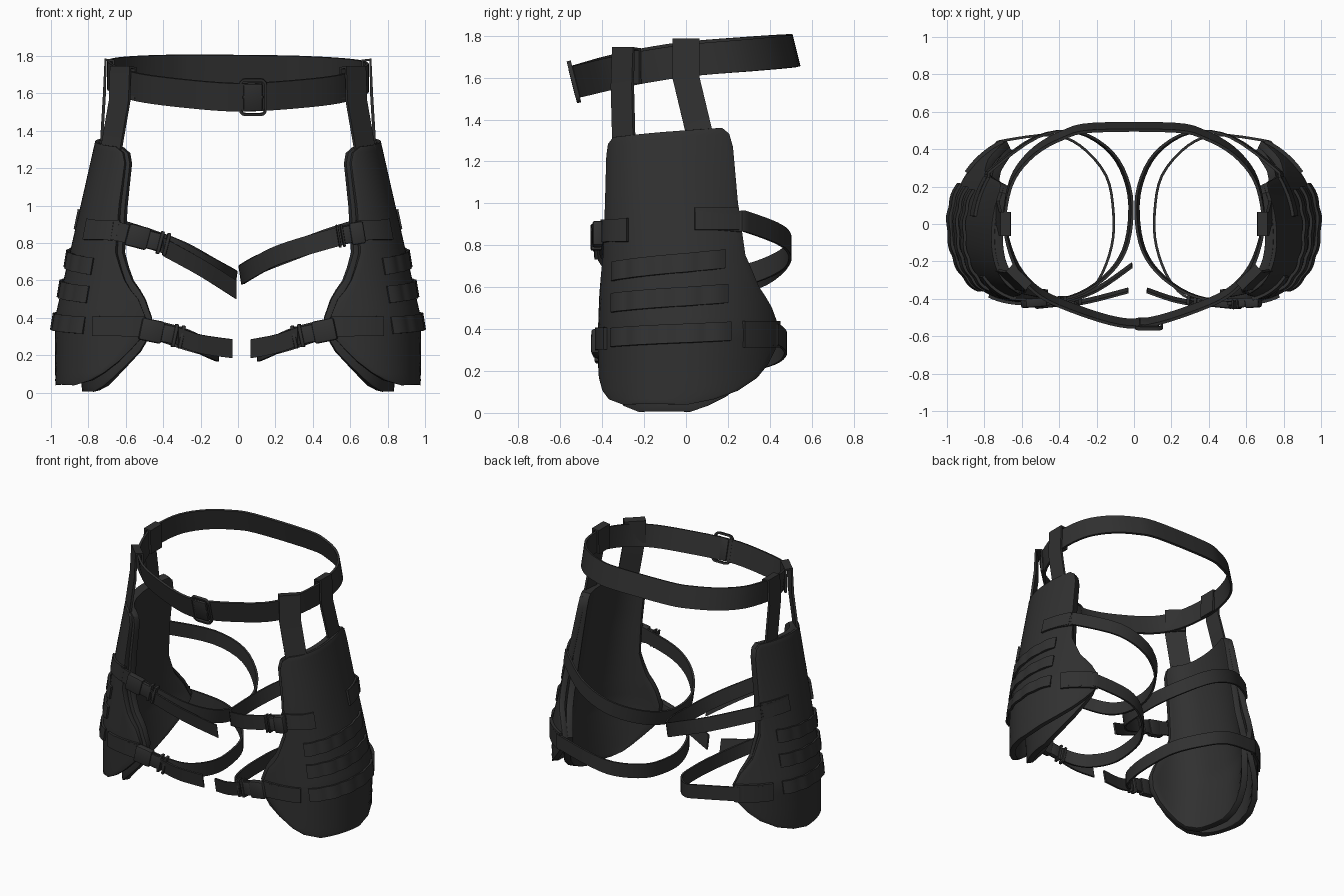
import bpy, bmesh, math
from mathutils import Vector, Matrix

if "Cube" in bpy.data.objects:
    bpy.data.objects.remove(bpy.data.objects["Cube"])

black = bpy.data.materials.new("charcoal_nylon")
black.diffuse_color = (0.03, 0.03, 0.03, 1)
black.use_nodes = True
black.node_tree.nodes["Principled BSDF"].inputs["Base Color"].default_value = black.diffuse_color
UP = Vector((0, 0, 1))


def finish(name, bm, thick=0, bevel=0, angle=40):
    bmesh.ops.recalc_face_normals(bm, faces=bm.faces)
    me = bpy.data.meshes.new(name)
    bm.to_mesh(me)
    bm.free()
    ob = bpy.data.objects.new(name, me)
    bpy.context.collection.objects.link(ob)
    me.materials.append(black)
    bpy.ops.object.select_all(action='DESELECT')
    ob.select_set(True)
    bpy.context.view_layer.objects.active = ob
    if thick:
        m = ob.modifiers.new("thickness", 'SOLIDIFY')
        m.thickness, m.offset = thick, 0
        bpy.ops.object.modifier_apply(modifier=m.name)
    if bevel:
        m = ob.modifiers.new("soft_edge", 'BEVEL')
        m.width, m.segments, m.limit_method = bevel, 2, 'ANGLE'
        m.angle_limit = math.radians(50)
        bpy.ops.object.modifier_apply(modifier=m.name)
    bpy.ops.object.shade_smooth_by_angle(angle=math.radians(angle))
    return ob


def grid(name, rows, thick, closed=False, bevel=0):
    """Sheet through rows of points, then thickened."""
    bm = bmesh.new()
    vs = [[bm.verts.new(p) for p in r] for r in rows]
    n = len(rows[0])
    for a, b in zip(vs, vs[1:]):
        for i in range(n if closed else n - 1):
            j = (i + 1) % n
            bm.faces.new((a[i], a[j], b[j], b[i]))
    return finish(name, bm, thick, bevel)


def smooth(pts, closed=False, n=4):
    """Catmull-Rom subdivision of a path."""
    pts = [Vector(p) for p in pts]
    out, m = [], len(pts)
    at = lambda i: pts[i % m] if closed else pts[max(0, min(m - 1, i))]
    for i in range(m if closed else m - 1):
        a, b, c, d = (at(i + k) for k in (-1, 0, 1, 2))
        for k in range(n):
            t = k / n
            out.append(0.5 * (2 * b + (c - a) * t + (2 * a - 5 * b + 4 * c - d) * t * t
                              + (3 * b - a - 3 * c + d) * t ** 3))
    return out if closed else out + [pts[-1]]


def ribbon(name, pts, across, thick=0.014, closed=False):
    h = Vector(across) / 2
    return grid(name, [[Vector(p) - h for p in pts], [Vector(p) + h for p in pts]], thick, closed)


def box(name, loc, size, rot=Matrix.Identity(3), bevel=0.008):
    bm = bmesh.new()
    bmesh.ops.create_cube(bm, size=1)
    for v in bm.verts:
        v.co = Vector(loc) + rot @ Vector([c * d for c, d in zip(v.co, size)])
    return finish(name, bm, bevel=bevel)


def lerp_table(tab, z):
    if z <= tab[0][0]:
        return tab[0][1:]
    for a, b in zip(tab, tab[1:]):
        if z <= b[0]:
            f = (z - a[0]) / (b[0] - a[0])
            return [p + (q - p) * f for p, q in zip(a[1:], b[1:])]
    return tab[-1][1:]


# Thigh guard outline: height, front edge angle, back edge angle
OUTLINE = [(0.008, -48, 0), (0.035, -65, 17), (0.08, -76, 33), (0.15, -87, 48), (0.22, -94, 58),
           (0.30, -100, 67), (0.40, -102, 73), (0.50, -97, 65), (0.60, -89, 53), (0.75, -80, 44),
           (1.00, -79, 42), (1.25, -80, 42), (1.31, -76, 40), (1.34, -64, 35)]
# Extra depth of the inner pad behind the outer shell, by height
DEPTH = [(0.0, 0.13), (0.5, 0.09), (1.0, 0.03), (1.35, 0.0)]


def surf(s, deg, z, off=0.0):
    """Point on the outer thigh surface, pushed out by off; fuller at the front."""
    k = max(0, min(1.1, (z - 0.4) / 0.9))
    t = math.radians(deg)
    ry, e = (0.44 - 0.11 * k, 0.85) if t < 0 else (0.45, 1.08)
    power = lambda v: math.copysign(abs(v) ** e, v)
    x = 0.56 - 0.04 * k + (0.418 - 0.165 * k + off) * power(math.cos(t))
    y = 0.02 - 0.08 * k + (ry + off) * power(math.sin(t))
    tilt = 0.03 * math.sin(t) * max(0, min(1, (z - 1.0) / 0.3))
    return Vector((s * x, y, z + tilt))


def arc(s, a0, a1, z0, z1, off, n=6):
    return [surf(s, a0 + (a1 - a0) * i / n, z0 + (z1 - z0) * i / n, off) for i in range(n + 1)]


def buckle(name, a, b):
    """Side-release buckle lying along a -> b."""
    a, b = Vector(a), Vector(b)
    x = (b - a).normalized()
    y = UP.cross(x).normalized()
    rot = Matrix((x, y, x.cross(y))).transposed()
    L = (b - a).length
    box(name + "_socket", a + x * L * 0.28, (L * 0.5, 0.05, 0.12), rot, 0.012)
    box(name + "_plug", a + x * L * 0.68, (L * 0.34, 0.038, 0.095), rot)
    for k in (0.8, 0.95):
        box(name + "_bar", a + x * L * k, (L * 0.08, 0.052, 0.125), rot, 0.006)


# Waist belt, tilted down at the front and a little to the right
LEAN = Vector((0, -0.25, 1))
half = [(0.08, -0.525), (0.3, -0.46), (0.5, -0.37), (0.62, -0.24), (0.685, -0.05), (0.685, 0.1),
        (0.64, 0.26), (0.53, 0.39), (0.38, 0.475), (0.22, 0.515)]
HEIGHT = [(-0.53, 1.58), (-0.3, 1.64), (0, 1.69), (0.53, 1.73)]
ring = half + [(-x, y) for x, y in reversed(half)]
ring = [(x, y, lerp_table(HEIGHT, y)[0] - 0.01 * x) for x, y in ring]
ribbon("waist_belt", smooth(ring, True), LEAN * 0.15, 0.016, True)

# Belt buckle: rounded frame, prong and keeper
c = Vector((0.08, -0.535, 1.58))
frame = []
for sx, sz, a0 in ((1, 1, 0), (-1, 1, 90), (-1, -1, 180), (1, -1, 270)):
    for i in range(4):
        a = math.radians(a0 + 30 * i)
        frame.append(c + Vector((1, 0, 0)) * (sx * 0.04 + 0.028 * math.cos(a))
                     + LEAN * (sz * 0.065 + 0.028 * math.sin(a)))
ribbon("belt_buckle_frame", frame, (0, 0.02, 0.005), 0.014, True)
tip = Matrix.Rotation(0.245, 3, 'X')
box("belt_buckle_prong", c + Vector((0, -0.004, 0)), (0.11, 0.014, 0.018), tip, 0.004)
box("belt_keeper", c + Vector((0.0, 0.004, 0)), (0.1, 0.03, 0.15), tip)

for s, side in ((1, "right"), (-1, "left")):
    # Outer shell, slightly inset, over a flatter inner pad
    levels = sorted([o[0] for o in OUTLINE] + [0.35, 0.45, 0.55, 0.67, 0.85, 0.92, 1.08, 1.17])
    shell, pad = [], []
    for z in levels:
        a, b = lerp_table(OUTLINE, z)
        zs = z + 0.035 * max(0, 1 - z / 0.3)
        shell.append(arc(s, a + 5, b - 1, zs, zs, -0.02, 24))
        depth = lerp_table(DEPTH, z)[0]
        row = []
        for i in range(25):
            t = a + (b - a) * i / 24
            row.append(surf(s, t, z, -0.04 - depth * max(0, math.cos(math.radians(t + 10)))))
        pad.append(row)
    grid(side + "_thigh_shell", shell, 0.04, bevel=0.012)
    grid(side + "_thigh_pad", pad, 0.045, bevel=0.014)

    # Rows of webbing on the outside of the guard
    for i, (z0, z1) in enumerate(((0.675, 0.735), (0.525, 0.57), (0.36, 0.39))):
        pts = []
        for k in range(33):
            f = k / 32
            off = 0.004 + 0.008 * abs(math.sin(f * math.pi * 5))
            pts.append(surf(s, -55 + 82 * f, z0 + (z1 - z0) * f, off))
        ribbon(f"{side}_webbing_{i + 1}", pts, (-s * 0.015, 0, 0.09), 0.016)

    # Upper and lower leg straps, with stitched ends lying on the guard
    d = 0 if s > 0 else -0.03
    upper = [(0.38, -0.40, 0.79), (0.2, -0.32, 0.73 + d), (0.07, -0.18, 0.66 + d), (0.02, 0, 0.63 + d),
             (0.03, 0.2, 0.64 + d), (0.12, 0.38, 0.69 + d), (0.3, 0.49, 0.76), (0.52, 0.465, 0.84)]
    lower = [(0.3, -0.40, 0.30), (0.19, -0.30, 0.25), (0.12, -0.12, 0.22), (0.11, 0.06, 0.22),
             (0.15, 0.26, 0.24), (0.29, 0.42, 0.28), (0.45, 0.475, 0.33)]
    flip = lambda pts: [Vector((s * x, y, z)) for x, y, z in pts]
    ribbon(side + "_upper_leg_strap", smooth(arc(s, -38, -77, 0.88, 0.86, 0.006) + flip(upper)
           + arc(s, 46, 10, 0.91, 0.93, 0.006)), (-s * 0.015, 0, 0.1))
    ribbon(side + "_lower_leg_strap", smooth(arc(s, -65, -98, 0.36, 0.345, 0.008) + flip(lower)
           + arc(s, 69, 36, 0.37, 0.38, 0.008)), (0, 0, 0.1))
    # Thicker stitched patches at the strap ends
    for n, a0, a1, z, h, lean in (("upper_front", -38, -76, 0.87, 0.105, 0.02),
                                  ("upper_back", 10, 39, 0.925, 0.105, 0.022),
                                  ("lower_front", -63, -96, 0.355, 0.105, 0),
                                  ("lower_back", 36, 69, 0.375, 0.125, 0)):
        ribbon(f"{side}_{n}_patch", arc(s, a0, a1, z, z, 0.005), (-s * lean, 0, h), 0.02)

    # Front hanger strap and side hanger strap, looped over the belt
    hangers = (("front", Vector((0.615, -0.285, 1.65)), Vector((0.69, -0.72, 0)), -48, (0.105, 0.1, 0)),
               ("side", Vector((0.688, 0.0, 1.69)), Vector((1, 0, 0)), 19, (0, 0.13, 0)))
    for n, p, out, deg, across in hangers:
        end = surf(1, deg, 1.22, -0.025)
        path = [p - out * 0.022 - UP * 0.08, p - out * 0.022 + UP * 0.085, p + out * 0.02 + UP * 0.09,
                p + out * 0.026 - UP * 0.09, surf(1, deg, 1.32, -0.025), end]
        ribbon(f"{side}_{n}_hanger", flip(path), (s * across[0], across[1], 0), 0.016)

    # Lower buckle and loose strap tail
    buckle(side + "_lower_buckle", (s * 0.53, -0.43, 0.345), (s * 0.29, -0.405, 0.295))
    tail = [(0.32, -0.425, 0.30), (0.2, -0.40, 0.26), (0.07 if s > 0 else 0.03, -0.355, 0.235)]
    ribbon(side + "_lower_tail", smooth(flip(tail)), (0, -0.02, 0.1), 0.012)

# Upper buckles sit at different places on the two legs
buckle("left_upper_buckle", (-0.6, -0.425, 0.85), (-0.37, -0.41, 0.79))
buckle("right_upper_buckle", (0.68, -0.42, 0.86), (0.53, -0.43, 0.835))
ribbon("left_upper_tail", smooth([(-0.4, -0.425, 0.78), (-0.2, -0.35, 0.67), (-0.01, -0.22, 0.55)]),
       (0, -0.02, 0.1), 0.012)
